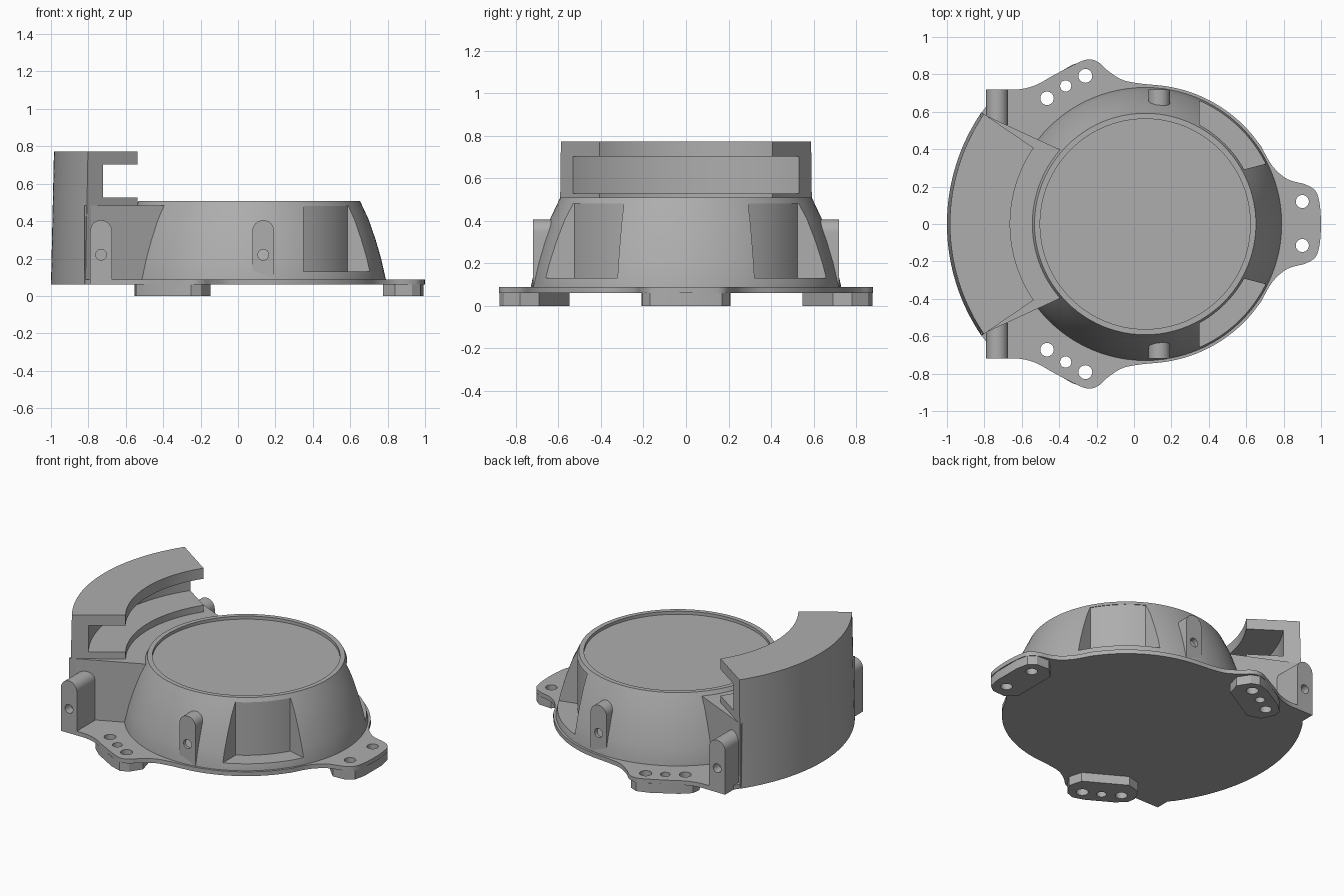
import bpy, bmesh
from math import sin, cos, pi, radians
from mathutils import Vector

if "Cube" in bpy.data.objects:
    bpy.data.objects.remove(bpy.data.objects["Cube"])

grey = bpy.data.materials.new("housing_grey")
grey.use_nodes = True
colour = (0.42, 0.42, 0.42, 1)
grey.diffuse_color = colour
grey.node_tree.nodes["Principled BSDF"].inputs["Base Color"].default_value = colour

CX = 0.06  # axis shared by dome and shroud


def finish(name, bm):
    bmesh.ops.remove_doubles(bm, verts=bm.verts, dist=1e-5)
    bmesh.ops.recalc_face_normals(bm, faces=bm.faces)
    me = bpy.data.meshes.new(name)
    bm.to_mesh(me)
    bm.free()
    me.materials.append(grey)
    ob = bpy.data.objects.new(name, me)
    bpy.context.collection.objects.link(ob)
    return ob


def prism(name, outline, a, b, along_y=False):
    """Extrude an outline between a and b, along z or along y."""
    bm = bmesh.new()
    rings = [[bm.verts.new((u, h, v) if along_y else (u, v, h)) for u, v in outline]
             for h in (a, b)]
    bm.faces.new(rings[0])
    bm.faces.new(rings[1])
    for i in range(len(outline)):
        j = (i + 1) % len(outline)
        bm.faces.new((rings[0][i], rings[0][j], rings[1][j], rings[1][i]))
    return finish(name, bm)


def revolve(name, profile, start, sweep, steps):
    """Turn an (r, z) profile about the shared axis; partial sweeps are capped."""
    bm = bmesh.new()
    full = sweep >= 360
    rings = []
    for k in range(steps if full else steps + 1):
        t = radians(start + sweep * k / steps)
        rings.append([bm.verts.new((CX + r * cos(t), r * sin(t), z)) for r, z in profile])
    n = len(profile)
    for k in range(steps):
        p, q = rings[k], rings[(k + 1) % len(rings)]
        for i in range(n if not full else n - 1):
            j = (i + 1) % n
            bm.faces.new((p[i], p[j], q[j], q[i]))
    if not full:
        bm.faces.new(rings[0])
        bm.faces.new(rings[-1])
    else:
        bmesh.ops.dissolve_degenerate(bm, dist=1e-5, edges=bm.edges)
    return finish(name, bm)


def cut(ob, cutters):
    """Subtract the cutters, bake the result and remove them."""
    for c in cutters:
        c.hide_render = True
        m = ob.modifiers.new("cut", 'BOOLEAN')
        m.operation, m.solver, m.object = 'DIFFERENCE', 'EXACT', c
    dg = bpy.context.evaluated_depsgraph_get()
    me = bpy.data.meshes.new_from_object(ob.evaluated_get(dg))
    ob.modifiers.clear()
    ob.data = me
    for c in cutters:
        bpy.data.objects.remove(c)


def arc(cx, cy, r, a0, a1, n):
    return [(cx + r * cos(radians(a0 + (a1 - a0) * i / n)),
             cy + r * sin(radians(a0 + (a1 - a0) * i / n))) for i in range(n + 1)]


def spline(pts, n=6):
    """Catmull-Rom curve through the points."""
    p = [Vector(q) for q in [pts[0]] + pts + [pts[-1]]]
    out = []
    for i in range(1, len(p) - 2):
        a, b, c, d = p[i - 1:i + 3]
        for k in range(n):
            t = k / n
            v = b + (c - a) * t / 2 + (2 * a - 5 * b + 4 * c - d) * t**2 / 2 \
                + (3 * b - a - 3 * c + d) * t**3 / 2
            out.append(tuple(v))
    return out + [pts[-1]]


def mirrored(half):
    return half + [(x, -y) for x, y in reversed(half)]


def hole(x, y, r):
    return prism("hole_cutter", arc(x, y, r, 0, 345, 23), -0.1, 0.2)


# Dome with shallow recessed top and two side pockets
dome = revolve("dome", [(0, 0.065), (0.73, 0.065), (0.73, 0.09), (0.705, 0.2), (0.676, 0.3),
                        (0.638, 0.41), (0.592, 0.508), (0.562, 0.508), (0.562, 0.488),
                        (0, 0.488)], 0, 360, 96)
pockets = []
for s in (1, -1):
    outline = arc(CX, 0, 0.6, 29, 61, 12) + [(0.35, 0.85), (0.85, 0.85), (0.85, 0.36)]
    pockets.append(prism("pocket_cutter", [(x, s * y) for x, y in outline], 0.13, 0.482))
cut(dome, pockets)

# Base plate with three mounting tabs
half = spline([(1, 0), (0.995, 0.09), (0.975, 0.17), (0.92, 0.21), (0.82, 0.24), (0.74, 0.31),
               (0.68, 0.415)])
half += arc(CX, 0, 0.745, 40, 85, 16)
half += spline([(0.04, 0.75), (-0.06, 0.77), (-0.14, 0.82), (-0.19, 0.865), (-0.24, 0.88),
                (-0.3, 0.862), (-0.43, 0.795), (-0.52, 0.745), (-0.6, 0.722), (-0.67, 0.72)])
half += [(-0.79, 0.72), (-0.79, 0.63)] + arc(CX, 0, 1.058, 145.7, 179.9, 20)
plate = prism("base_plate", mirrored(half[1:]), 0.06, 0.088)

# Feet below the tabs, with bolt holes through plate and feet
bolts = [(0.9, 0.12, 0.035), (0.9, -0.115, 0.035)]
for s in (1, -1):
    bolts += [(-0.465, s * 0.672, 0.036), (-0.365, s * 0.738, 0.03), (-0.26, s * 0.792, 0.037)]
cut(plate, [hole(*b) for b in bolts])
foot = mirrored([(0.715, 0.145), (0.78, 0.21), (0.87, 0.205), (0.915, 0.17), (0.932, 0.09)])
for label, ang in (("right", 0), ("back", 120), ("front", -120)):
    c, s = cos(radians(ang)), sin(radians(ang))
    pad = prism(label + "_foot", [(CX + r * c - t * s, r * s + t * c) for r, t in foot], 0, 0.062)
    cut(pad, [hole(*b) for b in bolts
              if (Vector(b[:2]) - Vector((CX + 0.82 * c, 0.82 * s))).length < 0.25])

# Curved shroud with a slot open toward the dome
shroud = revolve("shroud", [(1.06, 0.06), (1.044, 0.772), (0.722, 0.772), (0.722, 0.702),
                            (0.945, 0.702), (0.945, 0.527), (0.722, 0.527), (0.722, 0.062)],
                 180 - 34.3, 68.6, 40)

# Wedge joining shroud and dome
prism("shroud_bridge", mirrored([(-0.39, 0.395), (-0.82, 0.593)]), 0.062, 0.483)

# Round-topped posts with screw holes, on both sides
for label, x, z0, y_in in (("corner_post", -0.732, 0.06, 0.53), ("dome_post", 0.135, 0.085, 0.6)):
    for side, s in (("back", 1), ("front", -1)):
        outline = [(x + 0.058, z0)] + arc(x, 0.347, 0.058, 0, 180, 16) + [(x - 0.058, z0)]
        post = prism(side + "_" + label, outline, s * y_in, s * 0.72, True)
        cut(post, [prism("screw_cutter", arc(x, 0.22, 0.029, 0, 345, 23),
                         s * 0.66, s * 0.8, True)])

# Smooth curved walls, keep edges crisp
bpy.ops.object.select_all(action='DESELECT')
for ob in bpy.context.collection.objects:
    if ob.type == 'MESH' and grey.name in ob.data.materials:
        ob.select_set(True)
        bpy.context.view_layer.objects.active = ob
bpy.ops.object.shade_smooth_by_angle(angle=radians(28))
